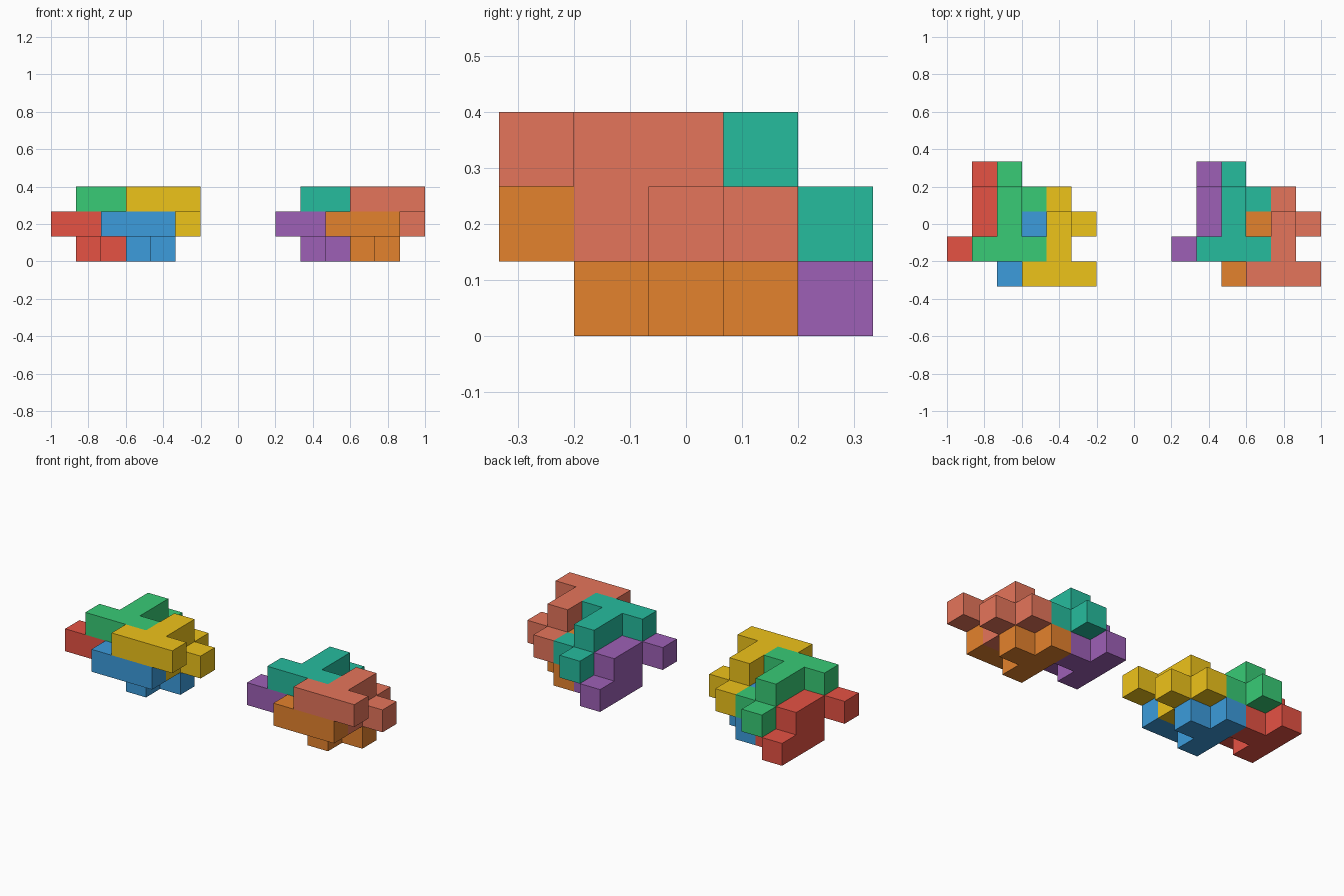
import bpy, bmesh
from mathutils import Color, Vector

if "Cube" in bpy.data.objects:
    bpy.data.objects.remove(bpy.data.objects["Cube"])

U = 2 / 15                      # edge of one cube cell
ORIGIN = Vector((-1, -2.5 * U, 0))

# One interlocking piece: a lower T and an upper T, as (x, y, z) cells
LOWER = [(1, 1, 0), (1, 2, 0), (1, 3, 0), (2, 2, 0)]
UPPER = [(0, 0, 1), (1, 0, 1), (2, 0, 1), (1, 1, 1), (1, 2, 1)]
CELLS = set(LOWER + UPPER)


def piece(name, offset, rgb):
    """Outer skin of the cells, moved by a whole-cell offset."""
    bm = bmesh.new()
    for cell in CELLS:
        for axis in range(3):
            for sign in (-1, 1):
                step = [0, 0, 0]
                step[axis] = sign
                if tuple(c + s for c, s in zip(cell, step)) in CELLS:
                    continue
                n, a, b = Vector(step), Vector(), Vector()
                a[(axis + 1) % 3] = 0.5
                b[(axis + 2) % 3] = 0.5 * sign
                mid = Vector(cell) + Vector((0.5, 0.5, 0.5)) + n * 0.5
                corners = (mid - a - b, mid + a - b, mid + a + b, mid - a + b)
                bm.faces.new([bm.verts.new(ORIGIN + (p + Vector(offset)) * U)
                              for p in corners])
    bmesh.ops.remove_doubles(bm, verts=bm.verts, dist=1e-4)
    bmesh.ops.dissolve_limit(bm, angle_limit=0.01, verts=bm.verts, edges=bm.edges)
    mesh = bpy.data.meshes.new(name)
    bm.to_mesh(mesh)
    bm.free()
    # Screen colour converted to linear
    mat = bpy.data.materials.new(name + "_color")
    linear = Color([c / 255 for c in rgb]).from_srgb_to_scene_linear()
    mat.diffuse_color = (*linear, 1)
    mat.use_nodes = True
    mat.node_tree.nodes["Principled BSDF"].inputs["Base Color"].default_value = mat.diffuse_color
    mesh.materials.append(mat)
    bpy.context.collection.objects.link(bpy.data.objects.new(name, mesh))


# Lower left, upper left, lower right, upper right piece of a cluster
SLOTS = [(0, 1, 0), (1, 1, 1), (2, 0, 0), (3, 0, 1)]
CLUSTERS = {
    0: [("red_piece", (230, 82, 68)), ("green_piece", (56, 203, 118)),
        ("blue_piece", (60, 156, 220)), ("yellow_piece", (238, 195, 26))],
    9: [("purple_piece", (157, 96, 182)), ("teal_piece", (38, 188, 158)),
        ("orange_piece", (228, 130, 45)), ("salmon_piece", (229, 117, 91))],
}
for shift, pieces in CLUSTERS.items():
    for (x, y, z), (name, color) in zip(SLOTS, pieces):
        piece(name, (x + shift, y, z), color)
